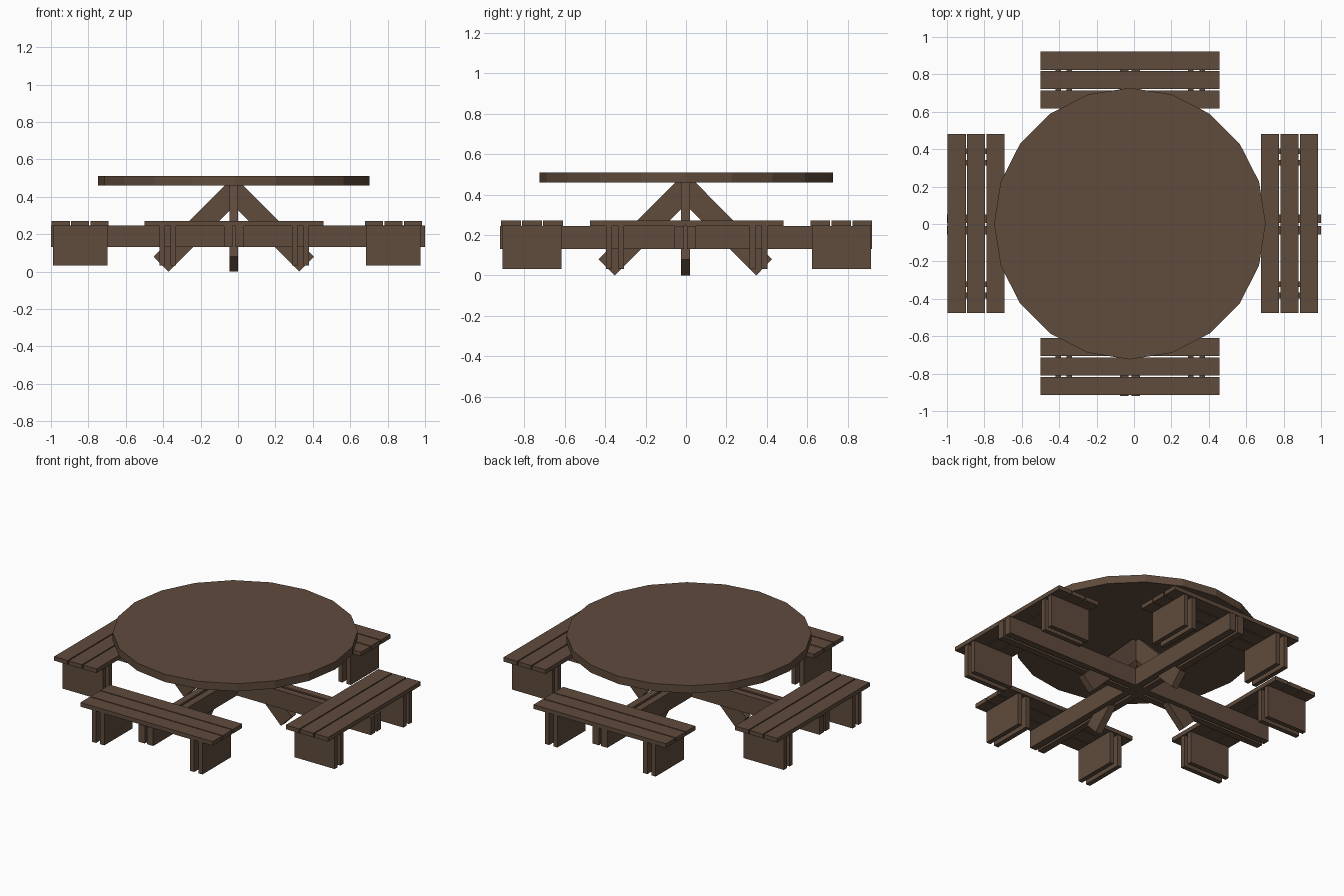
import bpy, bmesh, math
from mathutils import Matrix, Vector

cube = bpy.data.objects.get("Cube")
if cube:
    bpy.data.objects.remove(cube, do_unlink=True)

wood = bpy.data.materials.new("brown_wood")
wood.use_nodes = True
colour = (0.115, 0.070, 0.045, 1)
wood.diffuse_color = colour
wood.node_tree.nodes["Principled BSDF"].inputs["Base Color"].default_value = colour

MID_X, MID_Y = -0.022, -0.003


def finish(name, bm, matrix=Matrix()):
    bmesh.ops.transform(bm, matrix=matrix, verts=bm.verts)
    bmesh.ops.recalc_face_normals(bm, faces=bm.faces)
    mesh = bpy.data.meshes.new(name)
    bm.to_mesh(mesh)
    bm.free()
    mesh.materials.append(wood)
    obj = bpy.data.objects.new(name, mesh)
    bpy.context.collection.objects.link(obj)
    return obj


def box(name, centre, size, matrix=Matrix()):
    bm = bmesh.new()
    bmesh.ops.create_cube(bm, size=1)
    bmesh.ops.scale(bm, vec=size, verts=bm.verts)
    bmesh.ops.translate(bm, vec=centre, verts=bm.verts)
    return finish(name, bm, matrix)


def place(x, y, turned):
    turn = Matrix.Rotation(math.pi / 2 if turned else 0, 4, "Z")
    return Matrix.Translation((x, y, 0)) @ turn


# Round table top
bm = bmesh.new()
bmesh.ops.create_cone(bm, cap_ends=True, segments=20, radius1=0.726,
                      radius2=0.726, depth=0.05)
top_turn = Matrix.Rotation(math.pi / 2, 4, "Z")
finish("table_top", bm, Matrix.Translation((MID_X, 0.002, 0.485)) @ top_turn)


# Slanted brace: flat profile in xz, thickened along y
def brace(name, side, matrix):
    profile = [(0, 0.46), (0.05, 0.46), (0.429, 0.08), (0.35, 0), (0, 0.35)]
    bm = bmesh.new()
    face = bm.faces.new([bm.verts.new((side * x, -0.0225, z)) for x, z in profile])
    ext = bmesh.ops.extrude_face_region(bm, geom=[face])
    verts = [v for v in ext["geom"] if isinstance(v, bmesh.types.BMVert)]
    bmesh.ops.translate(bm, vec=(0, 0.045, 0), verts=verts)
    finish(name, bm, matrix)


# Paired long beams and the crossed braces between them
for turned, label, length, shift in ((False, "cross", 2.0, 0.022),
                                     (True, "long", 1.84, 0.003)):
    m = place(MID_X, MID_Y, turned)
    for n, side in enumerate((-1, 1)):
        box(f"{label}_beam_{n + 1}", (shift, side * 0.0305, 0.188),
            (length, 0.045, 0.115), m)
        brace(f"{label}_brace_{n + 1}", side, m)


# Bench: three planks on two pairs of upright boards
def bench(name, x, y, turned):
    m = place(x, y, turned)
    for i in (-1, 0, 1):
        box(f"{name}_plank_{i + 2}", (0, i * 0.104, 0.2575),
            (0.957, 0.097, 0.027), m)
    for end, word in ((-1, "near"), (1, "far")):
        for n, off in enumerate((-0.03, 0.03)):
            box(f"{name}_{word}_leg_{n + 1}", (end * 0.355 + off, 0, 0.139),
                (0.03, 0.292, 0.212), m)


bench("front_bench", -0.021, -0.762, False)
bench("back_bench", -0.021, 0.769, False)
bench("right_bench", -0.844, 0.003, True)
bench("left_bench", 0.831, 0.003, True)
